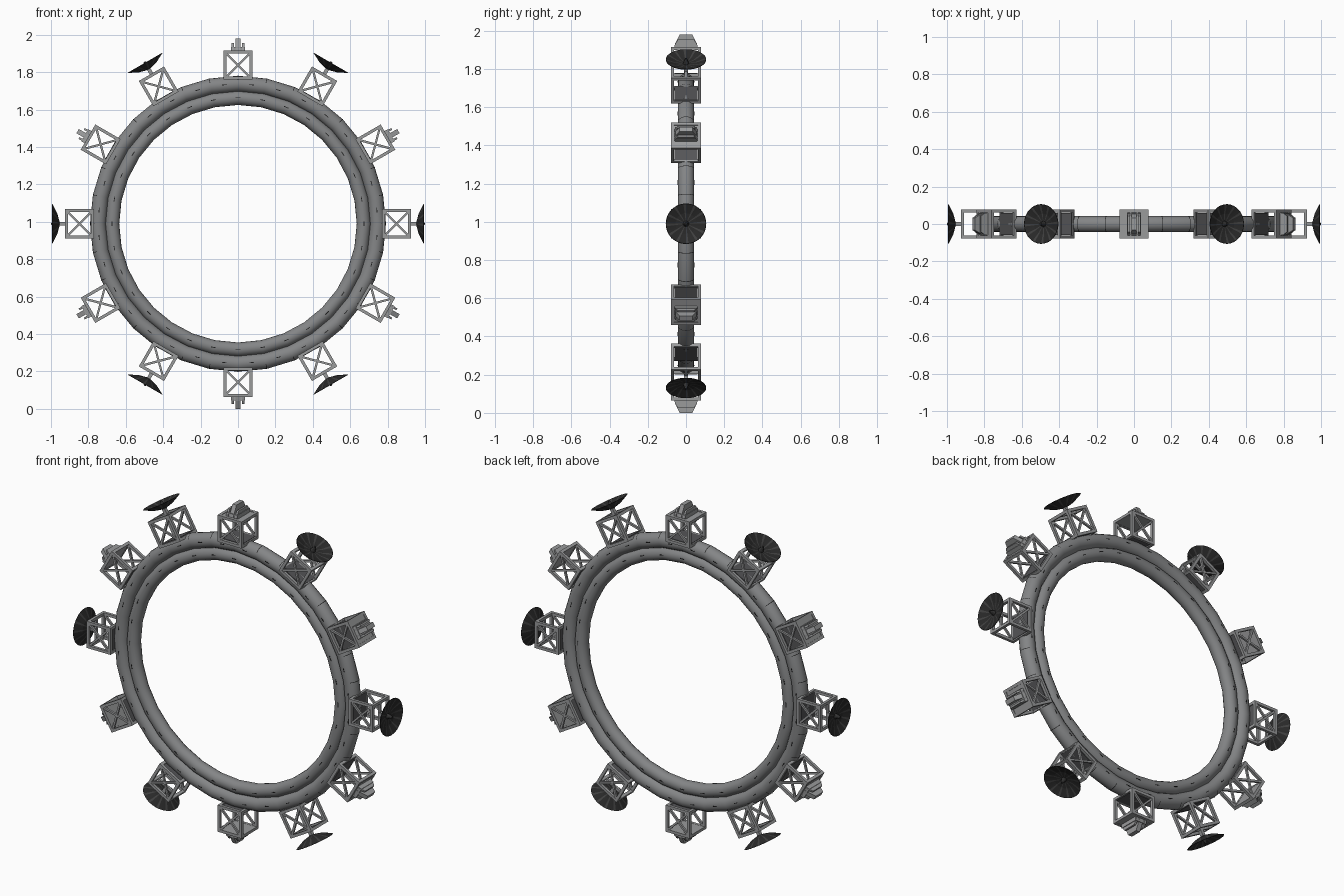
import bpy, bmesh, math
from mathutils import Matrix, Vector

cube = bpy.data.objects.get("Cube")
if cube:
    bpy.data.objects.remove(cube)

CENTRE = Vector((0, 0, 0.99))
SEGMENTS = 32


def material(name, r, g, b):
    m = bpy.data.materials.new(name)
    m.use_nodes = True
    m.diffuse_color = (r, g, b, 1)
    m.node_tree.nodes["Principled BSDF"].inputs["Base Color"].default_value = (r, g, b, 1)
    return m


TUBE = material("hull grey", 0.23, 0.235, 0.24)
FRAME = material("frame grey", 0.32, 0.325, 0.33)
DARK = material("shadow grey", 0.09, 0.09, 0.095)
BLACK = material("seam black", 0.012, 0.012, 0.012)
DISH = material("dish black", 0.022, 0.022, 0.022)
RIB = material("dish rib grey", 0.05, 0.05, 0.05)


def finish(bm, name, mats, smooth=None):
    bmesh.ops.recalc_face_normals(bm, faces=bm.faces)
    mesh = bpy.data.meshes.new(name)
    bm.to_mesh(mesh)
    bm.free()
    for m in mats:
        mesh.materials.append(m)
    return place(mesh, name, 0, smooth)


def place(mesh, name, angle, smooth=None):
    ob = bpy.data.objects.new(name, mesh)
    bpy.context.collection.objects.link(ob)
    ob.matrix_world = Matrix.Translation(CENTRE) @ Matrix.Rotation(angle, 4, 'Y')
    if smooth:
        bpy.ops.object.select_all(action='DESELECT')
        ob.select_set(True)
        bpy.context.view_layer.objects.active = ob
        bpy.ops.object.shade_smooth_by_angle(angle=math.radians(smooth))
    return ob


def box(bm, centre, size, rot=None, mat=0):
    rot = rot or Matrix.Identity(4)
    made = bmesh.ops.create_cube(bm, size=1, matrix=Matrix.Translation(centre) @ rot @ Matrix.Diagonal((*size, 1)))
    for f in {f for v in made["verts"] for f in v.link_faces}:
        f.material_index = mat


def beam(bm, a, b, width):
    a, b = Vector(a), Vector(b)
    d = b - a
    box(bm, (a + b) / 2, (width, width, d.length), d.to_track_quat('Z', 'Y').to_matrix().to_4x4())


def prism(bm, profile, x, thickness):
    # Extrude a (y, z) outline along x
    face = bm.faces.new([bm.verts.new((x - thickness / 2, y, z)) for y, z in profile])
    grown = bmesh.ops.extrude_face_region(bm, geom=[face])
    verts = [v for v in grown["geom"] if isinstance(v, bmesh.types.BMVert)]
    bmesh.ops.translate(bm, verts=verts, vec=(thickness, 0, 0))


def revolve(bm, points, axis, steps):
    verts = [bm.verts.new(p) for p in points]
    edges = [bm.edges.new(pair) for pair in zip(verts, verts[1:])]
    bmesh.ops.spin(bm, geom=verts + edges, cent=(0, 0, 0), axis=axis,
                   angle=math.tau, steps=steps, use_merge=True)
    bmesh.ops.remove_doubles(bm, verts=bm.verts, dist=0.0002)


def circle_points(major, minor, start, end, count):
    angles = [start + (end - start) * i / count for i in range(count + 1)]
    return [(0, minor * math.sin(a), major + minor * math.cos(a)) for a in angles]


# Two nested ring tubes
for name, major, minor in (("outer_ring", 0.748, 0.043), ("inner_ring", 0.673, 0.038)):
    bm = bmesh.new()
    revolve(bm, circle_points(major, minor, 0, math.tau, 16), (0, 1, 0), SEGMENTS)
    finish(bm, name, [TUBE], 35)

# Thin joint strips around the rim, one per ring segment
bm = bmesh.new()
for i in range(SEGMENTS):
    turn = Matrix.Rotation(math.tau * i / SEGMENTS, 4, 'Y')
    rows = []
    for x in (-0.0016, 0.0016):
        arc = circle_points(0.748, 0.0437, -1.1, 1.1, 8)
        rows.append([bm.verts.new(turn @ Vector((x, y, z))) for _, y, z in arc])
    for j in range(8):
        bm.faces.new((rows[0][j], rows[0][j + 1], rows[1][j + 1], rows[1][j]))
finish(bm, "ring_joints", [BLACK])

# Small slits on both sides of the two tubes
bm = bmesh.new()
for i in range(SEGMENTS):
    for side in (-1, 1):
        for radius, depth, offset in ((0.746, 0.041, 0.5), (0.674, 0.0365, 0)):
            turn = Matrix.Rotation(math.tau * (i + offset) / SEGMENTS, 4, 'Y')
            box(bm, turn @ Vector((0, side * depth, radius)), (0.026, 0.005, 0.004), turn)
finish(bm, "ring_slits", [BLACK])


def module_frame(bm):
    # Open box frame with cross braces on the front and back
    h, low, high, w = 0.07, 0.778, 0.918, 0.016
    for s in (-1, 1):
        for t in (-1, 1):
            beam(bm, (s * h, t * h, low - w / 2), (s * h, t * h, high + w / 2), w)
        for z in (low, high):
            beam(bm, (-h, s * h, z), (h, s * h, z), w)
            beam(bm, (s * h, -h, z), (s * h, h, z), w)
        beam(bm, (-h, s * h, low), (h, s * h, high), 0.012)
        beam(bm, (h, s * h, low), (-h, s * h, high), 0.011)
    box(bm, (0, 0, 0.782), (0.14, 0.12, 0.012), mat=1)


# Emitter module: closed outer plate with tapered fins
bm = bmesh.new()
module_frame(bm)
box(bm, (0, 0, 0.917), (0.14, 0.14, 0.012))
box(bm, (0, 0, 0.934), (0.074, 0.115, 0.024))
for x, top, half in ((-0.028, 0.965, 0.042), (0, 0.99, 0.033), (0.028, 0.965, 0.042)):
    prism(bm, [(-0.062, 0.92), (0.062, 0.92), (0.058, 0.938), (half, top), (-half, top), (-0.058, 0.938)],
          x, 0.026 if x == 0 else 0.011)
emitter = finish(bm, "emitter_module_1", [FRAME, DARK])

# Dish module frame with a short mast
bm = bmesh.new()
module_frame(bm)
beam(bm, (-0.07, 0, 0.918), (0.07, 0, 0.918), 0.014)
beam(bm, (0, 0, 0.915), (0, 0, 0.965), 0.02)
dish_frame = finish(bm, "dish_module_1", [FRAME, DARK])

# Shallow dish with ribs in alternate sectors and a central feed
bm = bmesh.new()
outline = [(0, 0.953), (0.014, 0.955), (0.055, 0.966), (0.106, 0.992),
           (0.104, 0.994), (0.055, 0.975), (0.015, 0.969), (0.006, 0.998), (0, 1.0)]
revolve(bm, [(x, 0, z) for x, z in outline], (0, 0, 1), 48)
for f in bm.faces:
    c = f.calc_center_median()
    sector = int((math.atan2(c.y, c.x) + math.pi) / math.tau * 48)
    f.material_index = 1 if sector % 4 == 0 else 0
dish = finish(bm, "dish_1", [DISH, RIB])

# Twelve modules, alternating around the ring
for k in range(6):
    even, odd = math.tau * k / 6, math.tau * (k + 0.5) / 6
    for ob, angle, label in ((emitter, even, "emitter_module"), (dish_frame, odd, "dish_module"), (dish, odd, "dish")):
        if k == 0:
            ob.matrix_world = Matrix.Translation(CENTRE) @ Matrix.Rotation(angle, 4, 'Y')
        else:
            place(ob.data, f"{label}_{k + 1}", angle)
